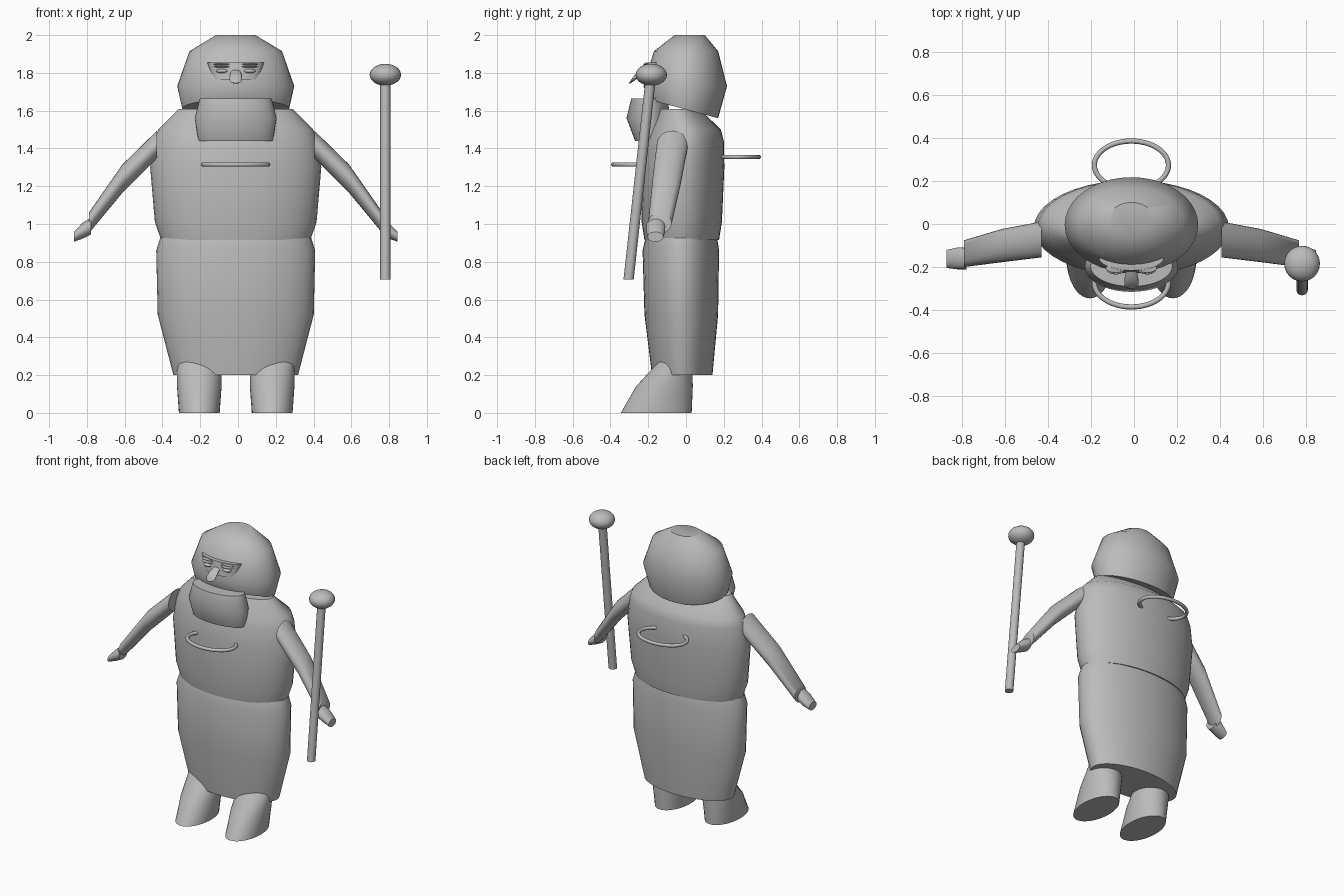
import bpy, bmesh, math
from mathutils import Vector

cube = bpy.data.objects.get("Cube")
if cube:
    bpy.data.objects.remove(cube, do_unlink=True)

CX = -0.012          # symmetry plane of the figure
SEG = 40

grey = bpy.data.materials.new("plain grey")
grey.use_nodes = True
grey.diffuse_color = (0.5, 0.5, 0.5, 1)
grey.node_tree.nodes["Principled BSDF"].inputs["Base Color"].default_value = (0.5, 0.5, 0.5, 1)


def finish(name, bm, angle=40):
    bmesh.ops.recalc_face_normals(bm, faces=bm.faces)
    mesh = bpy.data.meshes.new(name)
    bm.to_mesh(mesh)
    bm.free()
    mesh.materials.append(grey)
    obj = bpy.data.objects.new(name, mesh)
    bpy.context.collection.objects.link(obj)
    bpy.ops.object.select_all(action="DESELECT")
    obj.select_set(True)
    bpy.context.view_layer.objects.active = obj
    bpy.ops.object.shade_smooth_by_angle(angle=math.radians(angle))
    return obj


def loft(name, rings, seg=SEG, angle=40):
    """Skin elliptical rings given as (centre, half axis a, half axis b)."""
    bm = bmesh.new()
    loops = []
    for c, a, b in rings:
        loops.append([bm.verts.new(Vector(c) + Vector(a) * math.cos(t) + Vector(b) * math.sin(t))
                      for t in (2 * math.pi * i / seg for i in range(seg))])
    for lo, hi in zip(loops, loops[1:]):
        for i in range(seg):
            j = (i + 1) % seg
            bm.faces.new((lo[i], lo[j], hi[j], hi[i]))
    bm.faces.new(loops[0])
    bm.faces.new(loops[-1])
    return finish(name, bm, angle)


def stack(name, levels, x=CX, tilts=(), **kw):
    """Upright loft from levels of (z, half width, front y, back y)."""
    rings = []
    for k, (z, w, f, b) in enumerate(levels):
        tilt = tilts[k] if k < len(tilts) else 0
        rings.append(((x, (f + b) / 2, z), (w, 0, 0), (0, (b - f) / 2, tilt)))
    return loft(name, rings, **kw)


def ellipsoid(name, centre, radii):
    bm = bmesh.new()
    bmesh.ops.create_uvsphere(bm, u_segments=24, v_segments=14, radius=1)
    bmesh.ops.scale(bm, vec=radii, verts=bm.verts)
    bmesh.ops.translate(bm, vec=centre, verts=bm.verts)
    return finish(name, bm, 60)


def hoop(name, y, z):
    bpy.ops.mesh.primitive_torus_add(major_segments=48, minor_segments=10, major_radius=0.172,
                                     minor_radius=0.012, location=(CX, y, z))
    obj = bpy.context.object
    obj.name = name
    for v in obj.data.vertices:      # oval outline, round tube
        r = math.hypot(v.co.x, v.co.y)
        v.co.y *= (0.112 + r - 0.172) / r
    obj.data.materials.append(grey)
    bpy.ops.object.shade_smooth_by_angle(angle=math.radians(60))


# Body
stack("skirt", [(0.2, 0.33, -0.18, 0.14), (0.52, 0.413, -0.22, 0.17),
                (0.86, 0.421, -0.23, 0.175), (0.925, 0.4, -0.215, 0.165)])
stack("torso", [(0.915, 0.395, -0.22, 0.175), (1.01, 0.428, -0.235, 0.19),
                (1.3, 0.453, -0.24, 0.203), (1.44, 0.432, -0.22, 0.2),
                (1.5, 0.41, -0.2, 0.185), (1.61, 0.3, -0.15, 0.07)])

# Head, beard and face
stack("head", [(1.61, 0.283, -0.2, 0.17), (1.73, 0.31, -0.225, 0.217),
               (1.915, 0.245, -0.17, 0.17), (2.0, 0.105, -0.06, 0.1)], tilts=(-0.05,))
stack("beard", [(1.44, 0.197, -0.27, -0.1), (1.56, 0.217, -0.315, -0.08),
                (1.665, 0.19, -0.29, -0.1)])
stack("face", [(1.765, 0.125, -0.23, -0.1), (1.855, 0.15, -0.215, -0.1)])
loft("nose", [((CX, -0.2, 1.815), (0.022, 0, 0), (0, 0.01, 0.012)),
              ((CX, -0.255, 1.785), (0.032, 0, 0), (0, 0.015, 0.024)),
              ((CX, -0.285, 1.765), (0.033, 0, 0), (0, 0.012, 0.022)),
              ((CX, -0.294, 1.758), (0.02, 0, 0), (0, 0.008, 0.012))], seg=20, angle=60)

# Paired parts
for side, word in ((1, "left"), (-1, "right")):
    def px(d):
        return CX + side * d

    ellipsoid(word + "_eye", (px(0.073), -0.212, 1.81), (0.032, 0.018, 0.011))
    ellipsoid(word + "_brow", (px(0.073), -0.212, 1.833), (0.042, 0.022, 0.005))
    ellipsoid(word + "_upper_brow", (px(0.073), -0.205, 1.846), (0.045, 0.022, 0.005))
    stack(word + "_foot", [(0, 0.108, -0.345, 0.03), (0.14, 0.118, -0.265, 0.036),
                           (0.26, 0.118, -0.155, 0.034), (0.34, 0.1, -0.1, 0.03)], x=px(0.193))

    def limb(name, sections):
        # sections of (distance from centre, y, z, half depth, half height)
        loft(name, [((px(d), y, z), (0, ry, 0), (0, 0, rz)) for d, y, z, ry, rz in sections],
             seg=24)

    limb(word + "_arm", [(0.418, -0.072, 1.42, 0.083, 0.073), (0.6, -0.1, 1.24, 0.077, 0.075),
                         (0.778, -0.138, 1.005, 0.062, 0.055)])
    limb(word + "_hand", [(0.765, -0.16, 0.99, 0.05, 0.045), (0.81, -0.16, 0.965, 0.05, 0.042),
                          (0.857, -0.162, 0.932, 0.042, 0.026)])

# Chest and back hoops
hoop("chest_hoop", -0.273, 1.315)
hoop("back_hoop", 0.273, 1.355)

# Staff
loft("staff", [((0.78, -0.304, 0.705), (0.027, 0, 0), (0, 0.027, 0)),
               ((0.78, -0.185, 1.79), (0.027, 0, 0), (0, 0.027, 0))], seg=20)
ellipsoid("staff_knob", (0.78, -0.184, 1.79), (0.083, 0.083, 0.058))
